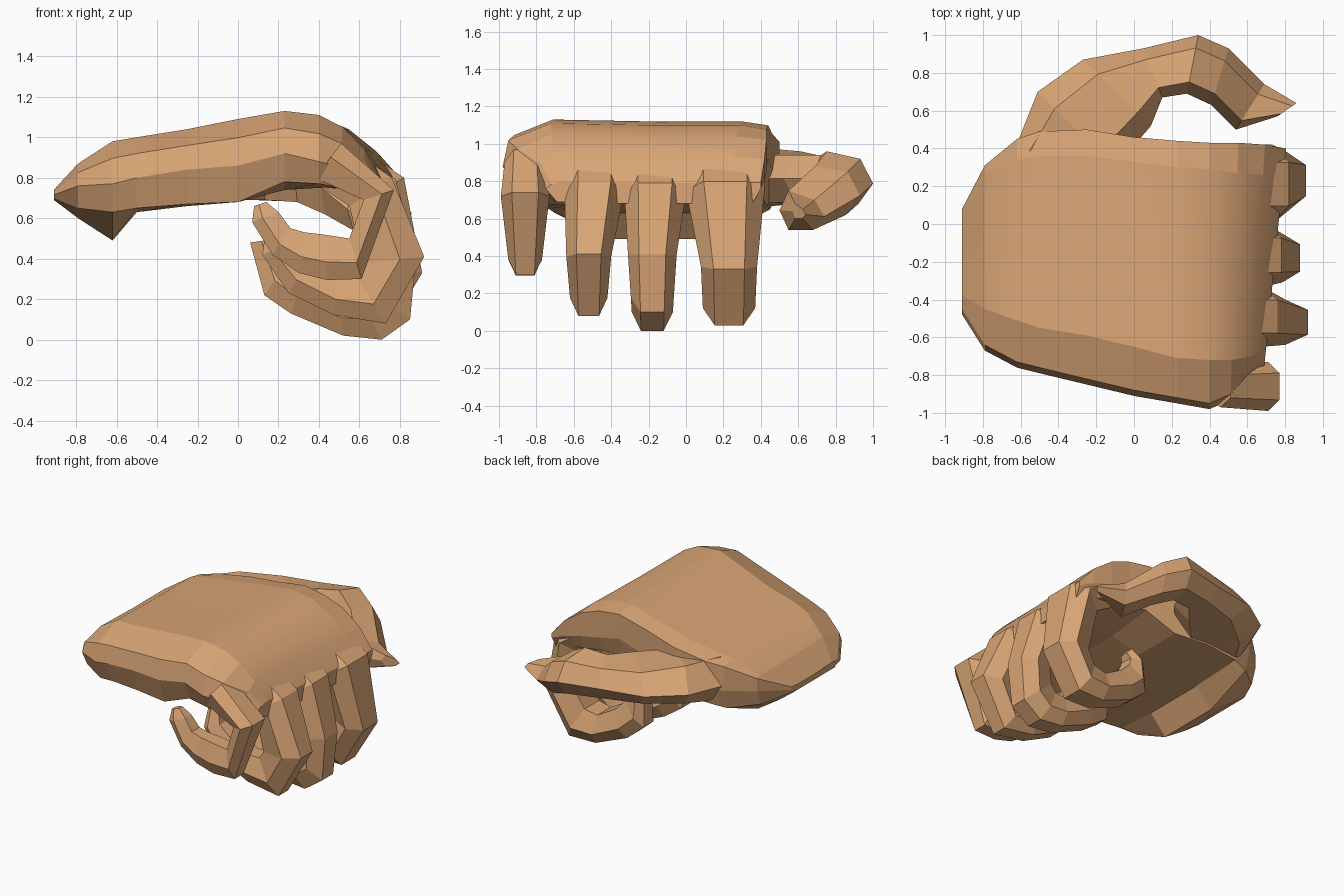
import bpy, bmesh
from mathutils import Vector

skin = bpy.data.materials.new("skin")
skin.diffuse_color = (0.70, 0.38, 0.18, 1)


def loft(name, rings, smooth_sides=()):
    """Skin a list of equal-length rings and cap both ends."""
    bm = bmesh.new()
    vs = [[bm.verts.new(p) for p in r] for r in rings]
    n = len(vs[0])
    for k, (a, b) in enumerate(zip(vs, vs[1:])):
        for i in range(n):
            j = (i + 1) % n
            f = bm.faces.new((a[i], a[j], b[j], b[i]))
            f.smooth = k > 0 and i in smooth_sides
    bm.faces.new(vs[0])
    bm.faces.new(vs[-1])
    bmesh.ops.recalc_face_normals(bm, faces=bm.faces)
    me = bpy.data.meshes.new(name)
    bm.to_mesh(me)
    bm.free()
    me.materials.append(skin)
    ob = bpy.data.objects.new(name, me)
    bpy.context.collection.objects.link(ob)
    return ob


# Palm: cross-sections from wrist to knuckles
# x, front y, top-front y, top-back y, back y, top z, middle z, side low z, underside z, skew
palm = [
    (-0.91, -0.48, -0.38, 0.00, 0.08, 0.74, 0.715, 0.70, 0.69, 0),
    (-0.79, -0.67, -0.45, 0.27, 0.31, 0.87, 0.76, 0.65, 0.60, 0),
    (-0.62, -0.76, -0.51, 0.34, 0.45, 0.98, 0.77, 0.63, 0.49, 0),
    (-0.50, -0.79, -0.55, 0.36, 0.49, 1.00, 0.80, 0.65, 0.63, 0),
    (-0.25, -0.85, -0.59, 0.36, 0.50, 1.04, 0.84, 0.67, 0.66, 0),
    (0.00, -0.91, -0.65, 0.33, 0.46, 1.09, 0.86, 0.68, 0.68, 0),
    (0.23, -0.95, -0.71, 0.30, 0.44, 1.13, 0.92, 0.78, 0.74, 0),
    (0.40, -0.98, -0.72, 0.29, 0.43, 1.11, 0.88, 0.77, 0.75, 0),
    (0.53, -0.93, -0.72, 0.27, 0.43, 1.05, 0.85, 0.75, 0.74, 0.03),
    (0.65, -0.80, -0.70, 0.26, 0.42, 0.94, 0.81, 0.72, 0.71, 0.06),
    (0.735, -0.75, -0.66, 0.24, 0.40, 0.80, 0.76, 0.69, 0.68, 0.10),
]
rings = []
for x, yf, tf, tb, yb, zt, zm, zl, zb, skew in palm:
    zu, zub = zm + (zt - zm) * 0.6, zm + (zt - zm) * 0.85
    section = [(yf + 0.06, zl), (yf, zm), (yf + 0.03, zu),
               (tf, zt), ((tf + tb) / 2, zt - 0.01), (tb, zt - 0.01),
               (yb, zub), (yb, zm), (yb - 0.04, zl), (0.05, zb), (-0.42, zb)]
    rings.append([(x + skew * (y + 0.3), y, z) for y, z in section])
loft("palm", rings, smooth_sides=(3, 4))


# Fingers: (outer x, outer z, inner x, inner z, half width) along the curl
def finger(name, y_root, y_tip, profile):
    rings = []
    for k, (ox, oz, ix, iz, w) in enumerate(profile):
        y = y_root if k < 2 else y_tip
        mx, mz = (ox * 0.6 + ix * 0.4), (oz * 0.6 + iz * 0.4)
        rings.append([(ox, y - w * 0.55, oz), (ox, y + w * 0.55, oz), (mx, y + w, mz),
                      (ix, y + w * 0.6, iz), (ix, y - w * 0.6, iz), (mx, y - w, mz)])
    loft(name, rings)


finger("little_finger", -0.86, -0.86, [
    (0.51, 0.97, 0.38, 0.80, 0.11), (0.77, 0.74, 0.62, 0.69, 0.13),
    (0.61, 0.30, 0.55, 0.50, 0.09), (0.44, 0.295, 0.42, 0.52, 0.09),
    (0.30, 0.33, 0.33, 0.53, 0.08), (0.17, 0.42, 0.26, 0.55, 0.075),
    (0.07, 0.58, 0.20, 0.63, 0.06), (0.08, 0.66, 0.14, 0.68, 0.03)])
finger("ring_finger", -0.49, -0.52, [
    (0.58, 0.93, 0.40, 0.76, 0.16), (0.76, 0.80, 0.55, 0.66, 0.16),
    (0.92, 0.41, 0.62, 0.38, 0.12), (0.73, 0.08, 0.58, 0.32, 0.10),
    (0.48, 0.12, 0.48, 0.32, 0.10), (0.25, 0.23, 0.34, 0.40, 0.09),
    (0.12, 0.42, 0.25, 0.47, 0.08), (0.14, 0.56, 0.22, 0.56, 0.04)])
finger("middle_finger", -0.165, -0.18, [
    (0.58, 0.93, 0.40, 0.76, 0.165), (0.78, 0.79, 0.56, 0.66, 0.165),
    (0.88, 0.41, 0.64, 0.40, 0.13), (0.85, 0.10, 0.62, 0.30, 0.115),
    (0.71, 0.00, 0.58, 0.25, 0.11), (0.52, 0.02, 0.50, 0.24, 0.11),
    (0.26, 0.13, 0.34, 0.33, 0.10), (0.13, 0.22, 0.26, 0.40, 0.09),
    (0.06, 0.48, 0.20, 0.50, 0.06)])
finger("index_finger", 0.21, 0.23, [
    (0.60, 0.95, 0.44, 0.76, 0.21), (0.82, 0.80, 0.60, 0.67, 0.21),
    (0.91, 0.33, 0.66, 0.36, 0.15), (0.73, 0.03, 0.60, 0.26, 0.14),
    (0.52, 0.03, 0.50, 0.24, 0.13), (0.27, 0.13, 0.36, 0.32, 0.12),
    (0.14, 0.24, 0.28, 0.40, 0.10), (0.15, 0.46, 0.26, 0.46, 0.08),
    (0.24, 0.55, 0.28, 0.50, 0.05)])

# Thumb: (outer x, outer y, inner x, inner y, outer top z, inner top z, bottom z)
thumb = [
    (-0.61, 0.45, -0.35, 0.15, 0.98, 0.92, 0.66),
    (-0.51, 0.70, -0.10, 0.30, 0.96, 0.94, 0.68),
    (-0.27, 0.87, 0.09, 0.52, 0.92, 0.94, 0.69),
    (0.05, 0.93, 0.15, 0.67, 0.91, 0.94, 0.69),
    (0.34, 1.00, 0.28, 0.69, 0.92, 0.96, 0.68),
    (0.50, 0.93, 0.41, 0.63, 0.85, 0.88, 0.62),
    (0.69, 0.74, 0.54, 0.50, 0.70, 0.75, 0.54),
    (0.86, 0.64, 0.76, 0.57, 0.65, 0.68, 0.60),
]
rings = []
for ox, oy, ix, iy, zo, zi, zb in thumb:
    o, i = Vector((ox, oy, 0)), Vector((ix, iy, 0))
    ring = [(0, zo * 0.45 + zb * 0.55), (0.22, zo), (0.8, zi),
            (1, (zi + zb) / 2), (0.8, zb), (0.25, zb)]
    rings.append([o.lerp(i, t) + Vector((0, 0, z)) for t, z in ring])
loft("thumb", rings)
